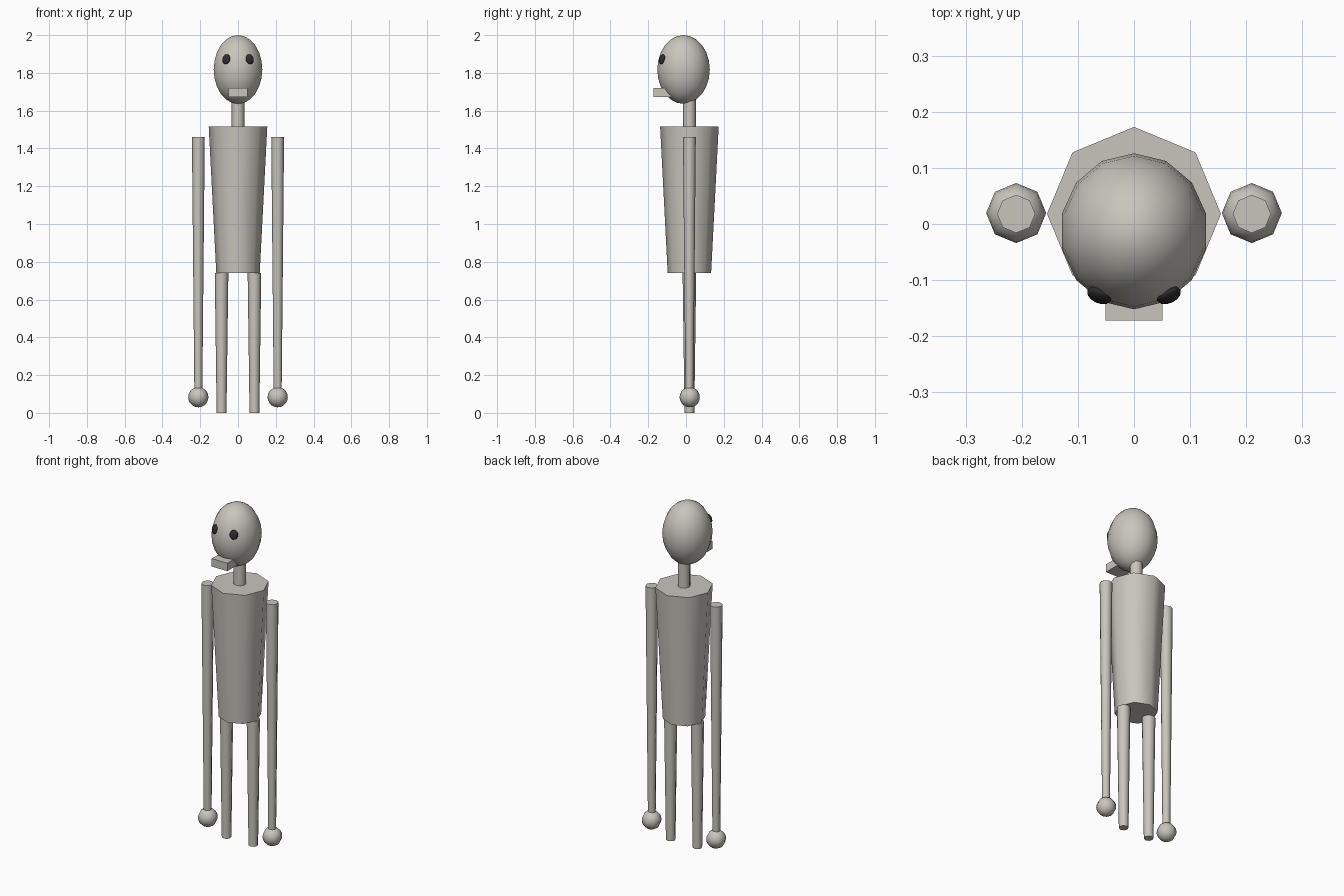
import bpy
import math

if "Cube" in bpy.data.objects:
    bpy.data.objects.remove(bpy.data.objects["Cube"])


def material(name, rgb):
    m = bpy.data.materials.new(name)
    m.diffuse_color = (*rgb, 1)
    m.use_nodes = True
    m.node_tree.nodes["Principled BSDF"].inputs["Base Color"].default_value = m.diffuse_color
    return m


GREY = material("warm_grey", (0.58, 0.56, 0.51))
DARK = material("eye_black", (0.025, 0.025, 0.025))
BODY_Y = 0.018


def finish(name, mat, smooth=True):
    ob = bpy.context.object
    ob.name = name
    ob.data.materials.append(mat)
    if smooth:
        bpy.ops.object.shade_smooth_by_angle(angle=math.radians(50))
    return ob


def taper(name, x, z0, z1, r0, r1):
    """Eight-sided tapered tube with a corner on the x axis."""
    bpy.ops.mesh.primitive_cone_add(vertices=8, radius1=r0, radius2=r1, depth=z1 - z0,
                                    location=(x, BODY_Y, (z0 + z1) / 2))
    return finish(name, GREY)


def ball(name, loc, radii, segs, rings, mat, rot=(0, 0, 0)):
    bpy.ops.mesh.primitive_uv_sphere_add(segments=segs, ring_count=rings, radius=1,
                                         location=loc, rotation=rot)
    bpy.context.object.scale = radii
    return finish(name, mat)


# Torso, neck and head
taper("torso", 0, 0.74, 1.515, 0.115, 0.155)
taper("neck", 0, 1.50, 1.70, 0.034, 0.034)
ball("head", (0, -0.013, 1.818), (0.132, 0.139, 0.182), 14, 12, GREY)

# Block mouth
bpy.ops.mesh.primitive_cube_add(size=1, location=(0, -0.121, 1.696))
bpy.context.object.scale = (0.102, 0.102, 0.047)
finish("mouth", GREY, smooth=False)

# Mirrored limbs, hands and eyes
for side, s in (("left", -1), ("right", 1)):
    taper(side + "_arm", s * 0.21, 0.10, 1.46, 0.021, 0.034)
    ball(side + "_hand", (s * 0.21, 0.0195, 0.083), (0.0535, 0.0535, 0.0535), 8, 10, GREY)
    taper(side + "_leg", s * 0.087, 0, 0.74, 0.026, 0.036)
    ball(side + "_eye", (s * 0.062, -0.127, 1.872), (0.023, 0.013, 0.027), 12, 8, DARK,
         (math.radians(-15), 0, s * math.radians(25)))
